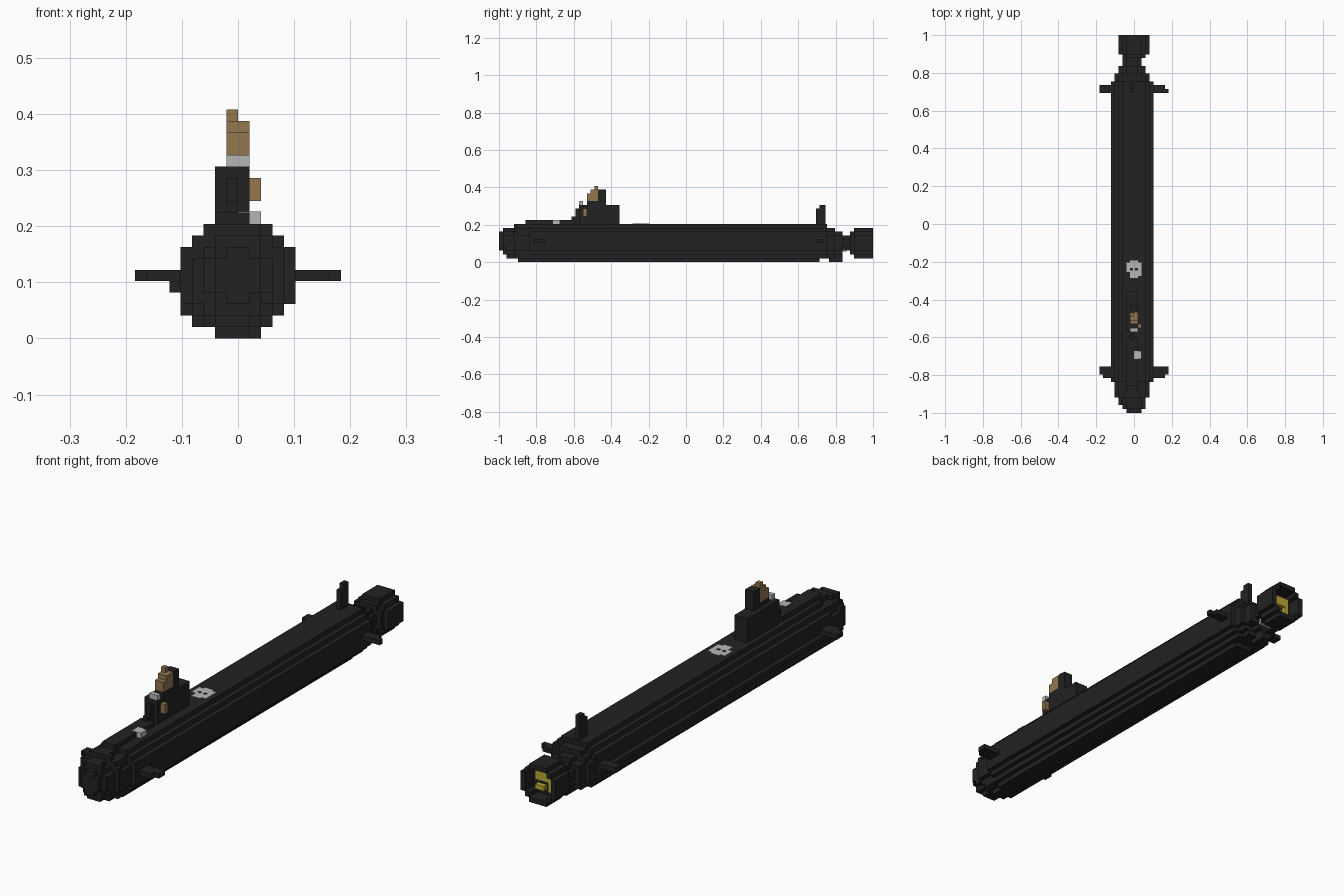
import bpy
import bmesh
from math import sqrt, floor

U = 2 / 98  # size of one block; everything below is counted in blocks

cube = bpy.data.objects.get("Cube")
if cube:
    bpy.data.objects.remove(cube, do_unlink=True)


def material(name, rgb):
    m = bpy.data.materials.new(name)
    m.use_nodes = True
    m.diffuse_color = (*rgb, 1)
    m.node_tree.nodes["Principled BSDF"].inputs["Base Color"].default_value = (*rgb, 1)
    return m


BLACK = material("hull black", (0.016, 0.016, 0.016))
TAN = material("mast tan", (0.29, 0.185, 0.08))
GREY = material("light grey", (0.47, 0.47, 0.47))
YELLOW = material("rotor yellow", (0.5, 0.4, 0.04))


def finish(name, bm, mat):
    bmesh.ops.recalc_face_normals(bm, faces=bm.faces)
    mesh = bpy.data.meshes.new(name)
    bm.to_mesh(mesh)
    bm.free()
    mesh.materials.append(mat)
    obj = bpy.data.objects.new(name, mesh)
    bpy.context.collection.objects.link(obj)
    return obj


def add_box(bm, x, y, z):
    lo, hi = zip(x, y, z)
    for v in bmesh.ops.create_cube(bm, size=1)["verts"]:
        v.co = [U * (hi[i] if v.co[i] > 0 else lo[i]) for i in range(3)]


def boxes(name, mat, *parts):
    bm = bmesh.new()
    for part in parts:
        add_box(bm, *part)
    return finish(name, bm, mat)


def add_prism(bm, rows, z0, y0, y1):
    """Extrude a stepped outline, one (left, right) pair per block row."""
    right, left = [], []
    for k, (a, b) in enumerate(rows):
        right += [(b, z0 + k), (b, z0 + k + 1)]
        left += [(a, z0 + k), (a, z0 + k + 1)]
    loop = right + left[::-1]
    # drop repeated points and points in the middle of straight sides
    loop = [p for i, p in enumerate(loop)
            if not (loop[i - 1][0] == p[0] == loop[(i + 1) % len(loop)][0])]
    ring = [[bm.verts.new((x * U, y * U, z * U)) for x, z in loop] for y in (y0, y1)]
    bm.faces.new(ring[0])
    bm.faces.new(ring[1][::-1])
    for i in range(len(loop)):
        j = (i + 1) % len(loop)
        bm.faces.new((ring[0][i], ring[0][j], ring[1][j], ring[1][i]))


def round_rows(x0, x1, z0, z1):
    """Stepped ellipse filling the given block rectangle."""
    rows, cx, hx = [], (x0 + x1) / 2, (x1 - x0) / 2
    for k in range(z0, z1):
        t = (k + 0.5 - (z0 + z1) / 2) / ((z1 - z0) / 2)
        w = hx * sqrt(1 - t * t)
        rows.append((floor(cx - w + 0.5), floor(cx + w + 0.5)))
    return rows


# Hull: midship section with stepped bow and stern slices
MID = [(-2, 2), (-4, 3), (-5, 4), (-5, 5), (-6, 5),
       (-5, 5), (-5, 5), (-5, 5), (-4, 4), (-3, 3)]
bm = bmesh.new()
add_prism(bm, MID, 0, -41, 35)
add_prism(bm, MID[1:], 1, 35, 37)
SLICES = [  # y range, x range, z range
    (-49, -48, -2, 2, 3, 8), (-48, -47, -3, 3, 2, 9), (-47, -45, -4, 3, 1, 9),
    (-45, -44, -5, 4, 1, 10), (-44, -41, -5, 4, 0, 10),
    (37, 39, -5, 4, 1, 9), (39, 41, -4, 3, 2, 8), (41, 43, -3, 2, 3, 7),
]
for y0, y1, x0, x1, z0, z1 in SLICES:
    rows = [(max(a, MID[z0 + k][0]), min(b, MID[z0 + k][1]))
            for k, (a, b) in enumerate(round_rows(x0, x1, z0, z1))]
    add_prism(bm, rows, z0, y0, y1)
finish("hull", bm, BLACK)

# Tail shroud: closed front disc and hollow ring
bm = bmesh.new()
add_prism(bm, round_rows(-3, 3, 2, 8), 2, 43, 44)
outer, inner = round_rows(-4, 4, 1, 9), round_rows(-3, 3, 2, 8)
for k, (a, b) in enumerate(outer):
    if 0 < k < len(outer) - 1:
        c, d = inner[k - 1]
        add_box(bm, (a, c), (44, 49), (k + 1, k + 2))
        add_box(bm, (d, b), (44, 49), (k + 1, k + 2))
    else:
        add_box(bm, (a, b), (44, 49), (k + 1, k + 2))
finish("tail_shroud", bm, BLACK)

# Rotor inside the shroud
boxes("rotor_disc", BLACK, ((-3, 3), (44, 46), (2, 8)))
boxes("rotor_blades", YELLOW,
      ((-2, 2), (46, 47), (5, 7)), ((-2, -1), (46, 47), (3, 5)),
      ((0, 2), (46, 47), (3, 4)))
boxes("shaft_collar", GREY, ((-2, 1), (41, 42), (2.8, 4)))

# Deck ridge and sail
boxes("deck_ridge", BLACK, ((-2, 1), (-42, -29), (10, 11)))
boxes("sail", BLACK, ((-2, 1), (-28, -17.4), (10, 15)),
      ((-1, 0), (-30, -28), (10, 12)), ((-1, 0), (-29, -28), (12, 14)))

# Masts and sail fittings
boxes("mast_base", BLACK, ((-1, 1), (-26, -21), (15, 16)),
      ((-1, 1), (-23, -21), (16, 19)))
boxes("masts", TAN, ((-1, 1), (-26, -23), (16, 18)),
      ((-1, 1), (-25, -23), (18, 19)), ((-1, 0), (-24, -23), (19, 20)))
boxes("side_lamp", TAN, ((1, 2), (-27, -26), (12, 14)))
boxes("sail_window", GREY, ((-1, 1), (-28, -27), (15, 16)))

# Deck hatches
boxes("bow_hatch", GREY, ((0, 2), (-35, -33), (10, 11.1)))
bm = bmesh.new()
for x, y0, y1 in ((-2, -12.5, -10), (-1, -14, -9.5), (0, -14, -9.5), (1, -13.5, -10)):
    add_box(bm, (x, x + 1), (y0, y1), (10, 10.1))
finish("main_hatch", bm, GREY)
boxes("hatch_handles", BLACK, ((-1, -0.3), (-12, -11.4), (10, 10.15)),
      ((0.3, 1), (-12, -11.4), (10, 10.15)))

# Diving planes on both sides
for side, s in (("left", 1), ("right", -1)):
    def span(a, b):
        return tuple(sorted((a * s, b * s)))
    boxes("bow_plane_" + side, BLACK, (span(3, 8), (-40, -37), (5, 6)),
          (span(8, 9), (-39, -37), (5, 6)))
    tip = (34, 35) if s > 0 else (34, 36)
    boxes("stern_plane_" + side, BLACK, (span(3, 8), (34, 36), (5, 6)),
          (span(8, 9), tip, (5, 6)))

# Rudders
boxes("upper_rudder", BLACK, ((-1, 0), (34, 35), (9, 14)),
      ((-1, 0), (35, 36.5), (8, 15)))
boxes("lower_rudder", BLACK, ((-1, 0), (37.5, 41), (0, 3)))
